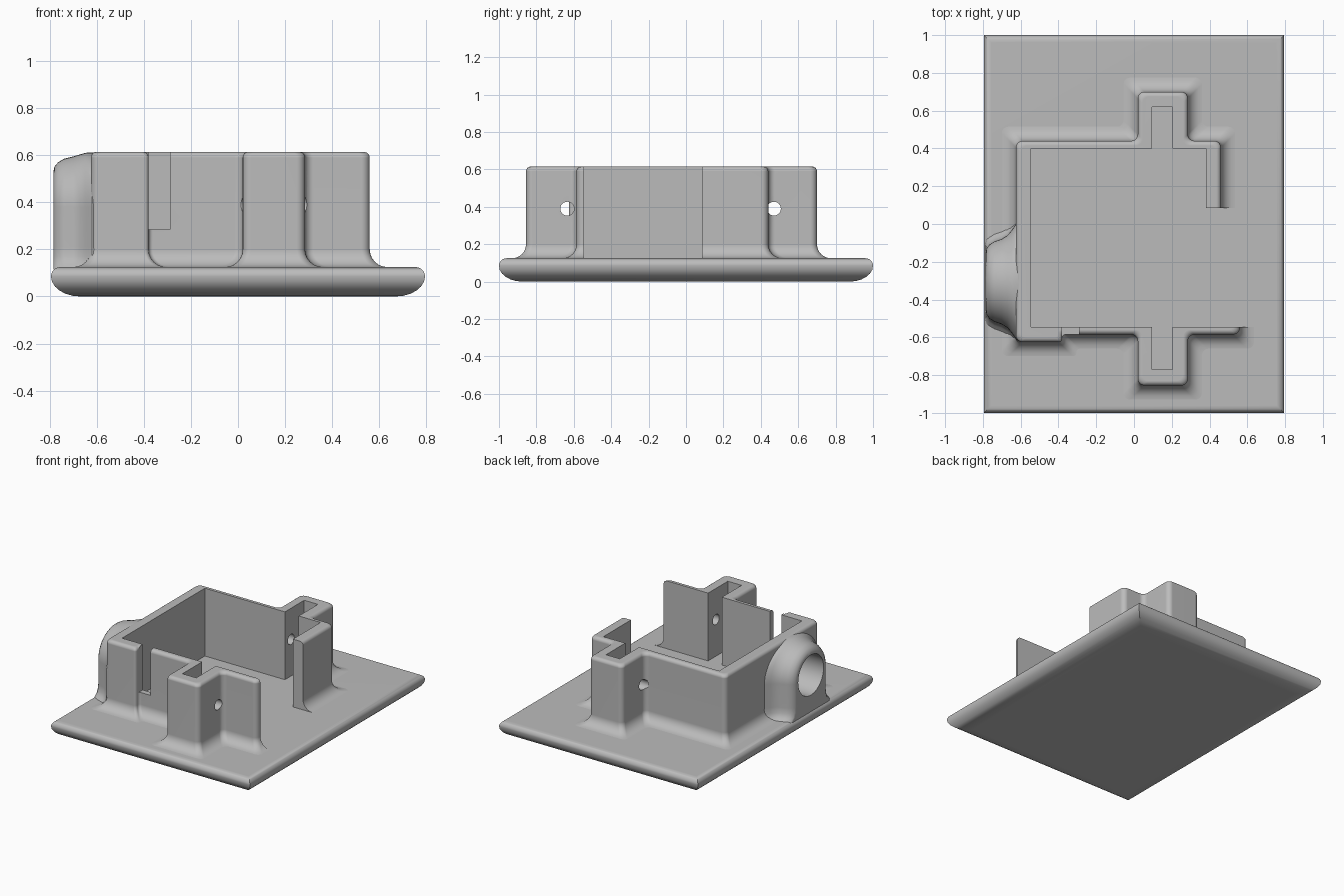
import bpy, bmesh
from math import sin, cos, pi, radians
from mathutils import Vector, Matrix

cube = bpy.data.objects.get("Cube")
if cube:
    bpy.data.objects.remove(cube)

grey = bpy.data.materials.new("plain_grey")
grey.use_nodes = True
grey.diffuse_color = (0.5, 0.5, 0.5, 1)
grey.node_tree.nodes["Principled BSDF"].inputs["Base Color"].default_value = (0.5, 0.5, 0.5, 1)


def loft(name, rings):
    """Closed solid through rings with equal point counts."""
    bm = bmesh.new()
    loops = [[bm.verts.new(p) for p in ring] for ring in rings]
    n = len(loops[0])
    for a, b in zip(loops, loops[1:]):
        for i in range(n):
            j = (i + 1) % n
            bm.faces.new((a[i], a[j], b[j], b[i]))
    bm.faces.new(loops[0][::-1])
    bm.faces.new(loops[-1])
    bmesh.ops.recalc_face_normals(bm, faces=bm.faces)
    mesh = bpy.data.meshes.new(name)
    bm.to_mesh(mesh)
    bm.free()
    ob = bpy.data.objects.new(name, mesh)
    bpy.context.collection.objects.link(ob)
    mesh.materials.append(grey)
    return ob


def prism(name, outline, z0, z1):
    return loft(name, [[(x, y, z) for x, y in outline] for z in (z0, z1)])


def rect(x0, x1, y0, y1):
    return [(x0, y0), (x1, y0), (x1, y1), (x0, y1)]


def rod(name, x0, x1, y, z, r, n=40):
    """Cylinder lying along x."""
    return loft(name, [[(x, y + r * cos(2 * pi * i / n), z + r * sin(2 * pi * i / n))
                        for i in range(n)] for x in (x0, x1)])


def cut(ob, cutters):
    bpy.context.view_layer.objects.active = ob
    for c in cutters:
        m = ob.modifiers.new("cut", 'BOOLEAN')
        m.operation, m.solver, m.object = 'DIFFERENCE', 'EXACT', c
        bpy.ops.object.modifier_apply(modifier=m.name)


def finish(ob):
    bpy.ops.object.select_all(action='DESELECT')
    ob.select_set(True)
    bpy.context.view_layer.objects.active = ob
    bpy.ops.object.shade_smooth_by_angle(angle=radians(35))
    m = ob.modifiers.new("even_shading", 'WEIGHTED_NORMAL')
    m.keep_sharp = True


def rounded_offset(outline, d, radius, steps=5):
    """Mitred offset of a square-cornered outline, then rounded corners."""
    n = len(outline)
    pts = [Vector(p) for p in outline]
    dirs = [(pts[(i + 1) % n] - pts[i]).normalized() for i in range(n)]
    out = lambda v: Vector((v.y, -v.x))
    moved = [pts[i] + d * (out(dirs[i - 1]) + out(dirs[i])) for i in range(n)]
    ring = []
    for i, p in enumerate(moved):
        before = (p - moved[i - 1]).length
        after = (moved[(i + 1) % n] - p).length
        r = min(radius, 0.45 * before, 0.45 * after)
        a, b = -dirs[i - 1], dirs[i]
        centre = p + r * (a + b)
        for k in range(steps + 1):
            t = k / steps * pi / 2
            ring.append(centre - r * (b * cos(t) + a * sin(t)))
    return ring


# Base plate: wide curve underneath, small round on top
quarter = [i / 6 * pi / 2 for i in range(7)]
profile = [(0.125 * (1 - sin(t)), 0.085 * (1 - cos(t))) for t in quarter]
profile += [(0.04 * (1 - cos(t)), 0.085 + 0.04 * sin(t)) for t in quarter[1:]]
base_plate = loft("base_plate", [
    [(x, y, z) for x, y in rect(i - 0.795, 0.795 - i, i - 1, 1 - i)] for i, z in profile])

# Housing walls: flared foot, rounded top, pocket cut out
outer = [(-0.625, -0.625), (-0.38, -0.625), (-0.38, -0.585), (0.02, -0.585),
         (0.02, -0.855), (0.285, -0.855), (0.285, -0.585), (0.56, -0.585),
         (0.56, -0.2), (0.46, -0.2), (0.46, 0.44), (0.285, 0.44),
         (0.285, 0.7), (0.02, 0.7), (0.02, 0.44), (-0.625, 0.44)]
inner = [(-0.545, -0.545), (0.095, -0.545), (0.095, -0.77), (0.205, -0.77),
         (0.205, -0.545), (1, -0.545), (1, 0.085), (0.38, 0.085), (0.38, 0.4),
         (0.205, 0.4), (0.205, 0.62), (0.095, 0.62), (0.095, 0.4), (-0.545, 0.4)]
flare, bevel, top = 0.075, 0.025, 0.615
levels = [(flare, 0.11)]
levels += [(flare * (1 - sin(t)), 0.125 + flare * (1 - cos(t))) for t in quarter]
levels += [(-bevel * (1 - cos(t)), top - bevel * (1 - sin(t))) for t in quarter]
walls = loft("housing_walls", [
    [(p.x, p.y, z) for p in rounded_offset(outer, d, 0.035)] for d, z in levels])

# Cable boss: arched sections blending out of the left wall
sections = [(-0.785, 0.155, 0.15), (-0.78, 0.175, 0.172), (-0.765, 0.196, 0.19),
            (-0.74, 0.212, 0.205), (-0.70, 0.226, 0.215), (-0.67, 0.245, 0.224),
            (-0.65, 0.268, 0.23), (-0.635, 0.29, 0.232), (-0.62, 0.31, 0.232),
            (-0.59, 0.31, 0.232)]
cy, cz = -0.305, 0.38


def arch(x, w, h):
    half = [(w + 0.05, 0.115), (w + 0.02, 0.14), (w + 0.005, 0.17), (w, 0.21)]
    curve = [(w * cos(i * pi / 24), cz + h * sin(i * pi / 24)) for i in range(25)]
    pts = half + curve + [(-y, z) for y, z in reversed(half)]
    return [(x, cy + y, z) for y, z in pts]


boss = loft("cable_boss", [arch(*s) for s in sections])

# Cutters
pocket = prism("pocket_cutter", inner, 0.05, 1)
slot = prism("slot_cutter", rect(-0.38, -0.29, -0.8, -0.5), 0.285, 1)
pins = [rod("pin_hole_cutter", -0.005, 0.31, y, 0.39, 0.037, 24) for y in (-0.635, 0.47)]
bore = rod("bore_cutter", -0.95, -0.6, cy, cz, 0.145)
cut(walls, [pocket, slot, *pins, bore])
cut(boss, [bore])
for c in (pocket, slot, *pins, bore):
    bpy.data.objects.remove(c)

for ob in (base_plate, walls, boss):
    finish(ob)
